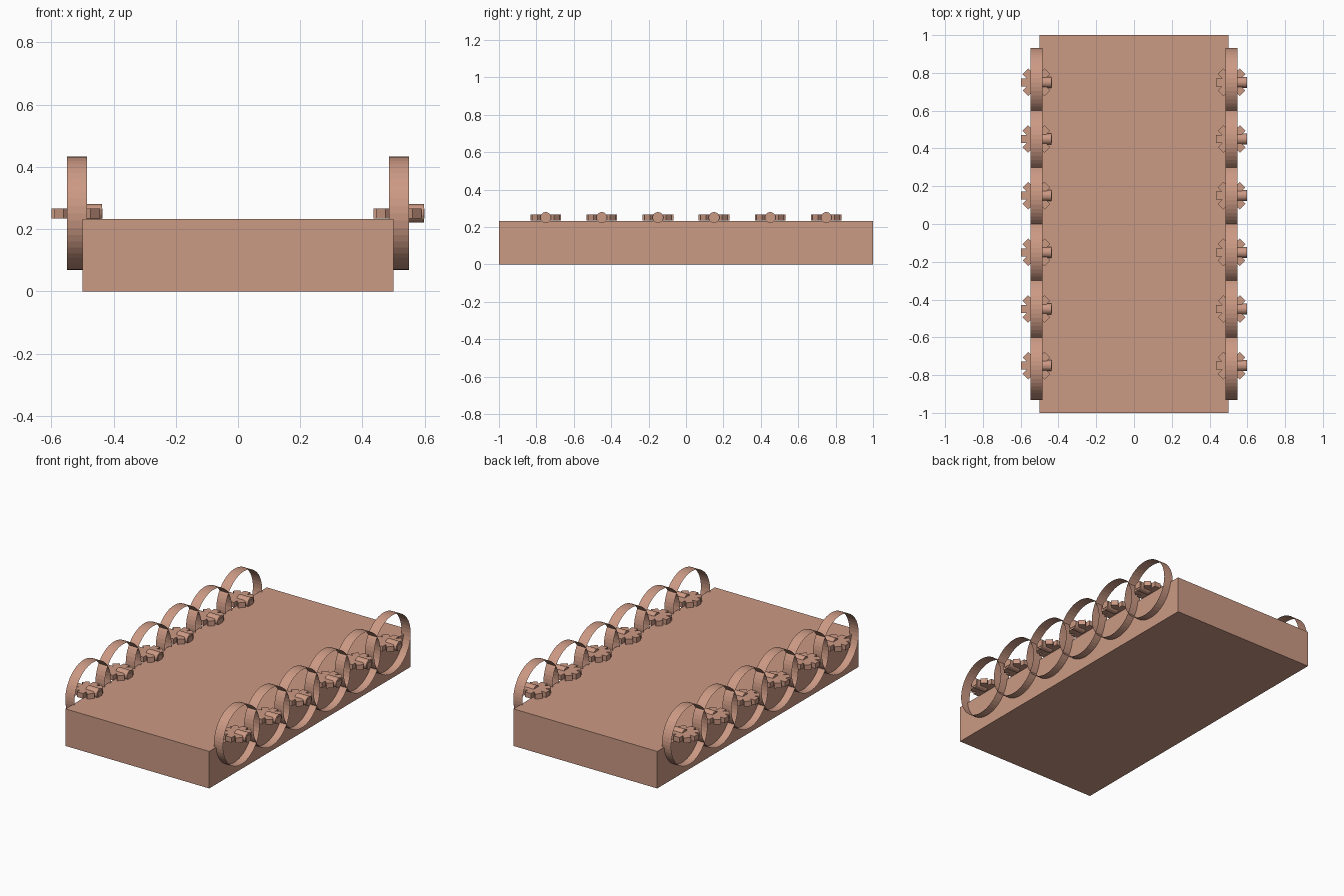
import bpy, bmesh
from math import pi, sin, cos, asin
from mathutils import Matrix

if "Cube" in bpy.data.objects:
    bpy.data.objects.remove(bpy.data.objects["Cube"])

mat = bpy.data.materials.new("clay")
mat.diffuse_color = (0.6, 0.32, 0.23, 1)
mat.use_nodes = True
mat.node_tree.nodes["Principled BSDF"].inputs["Base Color"].default_value = mat.diffuse_color


def finish(name, bm):
    bmesh.ops.recalc_face_normals(bm, faces=bm.faces)
    me = bpy.data.meshes.new(name)
    bm.to_mesh(me)
    bm.free()
    me.materials.append(mat)
    return me


def place(name, me, loc=(0, 0, 0)):
    ob = bpy.data.objects.new(name, me)
    ob.location = loc
    bpy.context.collection.objects.link(ob)
    return ob


def tube(name, radius, x0, x1, segments, caps):
    """Cylinder along x from x0 to x1."""
    bm = bmesh.new()
    m = Matrix.Translation(((x0 + x1) / 2, 0, 0)) @ Matrix.Rotation(pi / 2, 4, 'Y')
    bmesh.ops.create_cone(bm, cap_ends=caps, segments=segments, radius1=radius,
                          radius2=radius, depth=x1 - x0, matrix=m)
    return finish(name, bm)


def gear(name, teeth, root, tip, half_width, z0, z1):
    """Flat cog with parallel-sided teeth, axis along z."""
    bm = bmesh.new()
    verts = []
    for i in range(teeth):
        a = 2 * pi * i / teeth
        for r, s in ((root, -1), (tip, -1), (tip, 1), (root, 1)):
            t = a + s * asin(half_width / r)
            verts.append(bm.verts.new((r * cos(t), r * sin(t), z0)))
    face = bm.faces.new(verts)
    ext = bmesh.ops.extrude_face_region(bm, geom=[face], use_keep_orig=True)
    top = [g for g in ext["geom"] if isinstance(g, bmesh.types.BMVert)]
    bmesh.ops.translate(bm, verts=top, vec=(0, 0, z1 - z0))
    return finish(name, bm)


# slab body
bm = bmesh.new()
bmesh.ops.create_cube(bm, size=1, matrix=Matrix.Translation((0, 0, 0.1165))
                      @ Matrix.Diagonal((1, 2, 0.233, 1)))
place("body", finish("body", bm))

# open wheel bands, cogs and stub axles, six per side
band = tube("wheel_band", 0.182, -0.032, 0.032, 48, False)
cog = gear("cog", 8, 0.055, 0.085, 0.021, -0.017, 0.015)
axle = tube("axle", 0.029, 0.0, 0.08, 32, True)

for side, x in (("left", -0.517), ("right", 0.517)):
    for i in range(6):
        loc = (x, -0.75 + 0.3 * i, 0.251)
        for me in (band, cog, axle):
            place(f"{me.name}_{side}_{i + 1}", me, loc)
